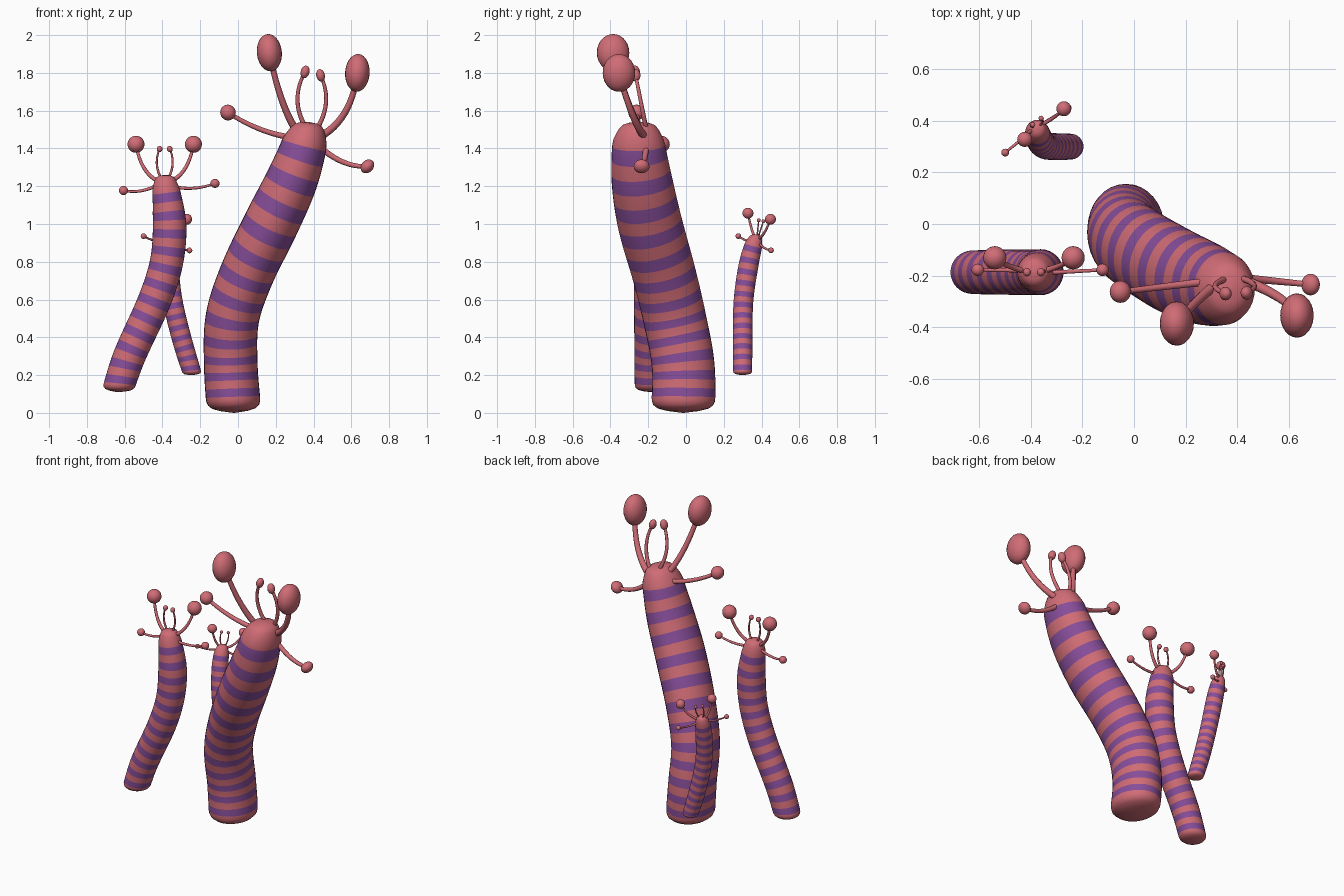
import bpy, bmesh, math
from mathutils import Vector, Matrix

if "Cube" in bpy.data.objects:
    bpy.data.objects.remove(bpy.data.objects["Cube"])

X, Y, Z = Vector((1, 0, 0)), Vector((0, 1, 0)), Vector((0, 0, 1))


def material(name, col):
    m = bpy.data.materials.new(name)
    m.diffuse_color = (*col, 1)
    m.use_nodes = True
    m.node_tree.nodes["Principled BSDF"].inputs["Base Color"].default_value = m.diffuse_color
    return m


RED = material("coral_red", (0.63, 0.15, 0.18))
PURPLE = material("purple", (0.24, 0.075, 0.32))


def finish(bm, name):
    bmesh.ops.recalc_face_normals(bm, faces=bm.faces)
    for f in bm.faces:
        f.smooth = True
    me = bpy.data.meshes.new(name)
    bm.to_mesh(me)
    bm.free()
    me.materials.append(RED)
    me.materials.append(PURPLE)
    ob = bpy.data.objects.new(name, me)
    bpy.context.collection.objects.link(ob)
    return ob


def sweep(bm, rings, sides, aspect=1.0):
    """rings: (centre, tangent, radius, material index of the faces above)"""
    prev, pm = None, 0
    for i, (c, t, r, mat) in enumerate(rings):
        u = Y.cross(t).normalized()
        v = t.cross(u).normalized()
        ring = []
        for s in range(sides):
            a = 2 * math.pi * s / sides
            ring.append(bm.verts.new(c + u * (r * math.cos(a)) + v * (r * aspect * math.sin(a))))
        if prev:
            for s in range(sides):
                n = (s + 1) % sides
                f = bm.faces.new((prev[s], prev[n], ring[n], ring[s]))
                f.material_index = pm
        if i in (0, len(rings) - 1):
            bm.faces.new(ring)
        prev, pm = ring, mat


def along(pts, z):
    """Smooth interpolation of (x, y, z, r) control points by height"""
    n = len(pts)

    def slope(i):
        a, b = pts[max(i - 1, 0)], pts[min(i + 1, n - 1)]
        return (b - a) / (b[2] - a[2])
    i = 0
    while i < n - 2 and z > pts[i + 1][2]:
        i += 1
    p, q = pts[i], pts[i + 1]
    h = q[2] - p[2]
    s = min(max((z - p[2]) / h, 0), 1)
    return (p * (2*s**3 - 3*s*s + 1) + slope(i) * h * (s**3 - 2*s*s + s)
            + q * (3*s*s - 2*s**3) + slope(i + 1) * h * (s**3 - s*s))


def body(name, pts, first, last, grow, aspect=1.0):
    pts = [Vector(p) for p in pts]
    zb, zt = pts[0][2], pts[-1][2]
    lin = (last - first - grow * 121) / 11
    band = lambda k: first + lin * k + grow * k * k
    lo, hi = band(-0.25), band(11.25)
    # rounded base, striped middle, domed head
    levels = [(zb + (lo - zb) * f, s, 0) for f, s in
              ((0, 0.02), (0.12, 0.5), (0.28, 0.8), (0.5, 0.94), (0.75, 0.99))]
    for j in range(47):
        levels.append((band(-0.25 + 0.25 * j), 1, 1 if j % 4 < 2 and j < 46 else 0))
    levels += [(hi + (zt - hi) * f, s, 0) for f, s in
               ((0.25, 0.97), (0.5, 0.89), (0.72, 0.79), (0.87, 0.66), (0.96, 0.42), (1, 0.02))]
    rings = []
    for z, s, m in levels:
        p = along(pts, z)
        e = 0.01
        t = (along(pts, min(z + e, zt)) - along(pts, max(z - e, zb))).xyz.normalized()
        w = min((z - zb) / (0.2 * (zt - zb)), 1)
        t = Z.lerp(t, 0.15 + 0.85 * w).normalized()
        w = min((zt - z) / (zt - hi), 1)
        t = Z.lerp(t, 0.4 + 0.6 * w).normalized()
        rings.append((p.xyz, t, p[3] * s, m))
    bm = bmesh.new()
    sweep(bm, rings, 32, aspect)
    finish(bm, name)


def feeler(name, base, end, bulge, r, ball):
    a, c = Vector(base), Vector(end)
    m = (a + c) / 2 + Vector((bulge[0], 0, bulge[1]))
    b = 2 * m - (a + c) / 2
    rings = []
    for i in range(13):
        t = i / 12
        p = a * (1-t)**2 + b * 2*t*(1-t) + c * t*t
        d = ((b - a) * (1-t) + (c - b) * t).normalized()
        rings.append((p, d, r * (1.15 - 0.35 * t), 0))
    bm = bmesh.new()
    sweep(bm, rings, 10)
    # bulb at the tip, leaning with the stalk
    d = c - b
    lean = 0.5 * math.atan2(d.x, d.z)
    mat = Matrix.Translation(c) @ Matrix.Rotation(lean, 4, 'Y') @ Matrix.Diagonal((*ball, 1))
    bmesh.ops.create_uvsphere(bm, u_segments=24, v_segments=14, radius=1, matrix=mat)
    finish(bm, name)


# Bodies
body("large_body", [(-0.02, -0.015, 0.0, 0.145), (-0.038, -0.015, 0.25, 0.142),
                    (-0.03, -0.06, 0.5, 0.142), (0.045, -0.115, 0.73, 0.144),
                    (0.175, -0.19, 1.0, 0.146), (0.28, -0.232, 1.22, 0.138),
                    (0.345, -0.25, 1.4, 0.122), (0.375, -0.25, 1.54, 0.108)],
     0.105, 1.38, 0.00254, 1.17)
body("medium_body", [(-0.64, -0.187, 0.11, 0.084), (-0.575, -0.187, 0.3, 0.086),
                     (-0.44, -0.187, 0.6, 0.088), (-0.378, -0.187, 0.8, 0.088),
                     (-0.362, -0.187, 1.0, 0.088), (-0.383, -0.187, 1.2, 0.072),
                     (-0.387, -0.187, 1.26, 0.07)],
     0.175, 1.14, 0.0009)
body("small_body", [(-0.24, 0.30, 0.2, 0.05), (-0.30, 0.30, 0.4, 0.052),
                    (-0.347, 0.305, 0.6, 0.052), (-0.37, 0.335, 0.8, 0.052),
                    (-0.378, 0.373, 0.945, 0.043)],
     0.237, 0.865, 0.0005)

# Large creature feelers
feeler("large_eye_left", (0.335, -0.22, 1.46), (0.166, -0.386, 1.907), (-0.01, -0.05), 0.018, (0.066, 0.086, 0.099))
feeler("large_eye_right", (0.43, -0.22, 1.46), (0.632, -0.355, 1.80), (0.035, -0.04), 0.018, (0.065, 0.086, 0.1))
feeler("large_arm_left", (0.31, -0.22, 1.455), (-0.053, -0.263, 1.59), (0, -0.025), 0.014, (0.041, 0.043, 0.042))
feeler("large_arm_right", (0.43, -0.21, 1.41), (0.685, -0.235, 1.305), (0, -0.03), 0.014, (0.032, 0.042, 0.04))
feeler("large_horn_left", (0.365, -0.21, 1.50), (0.355, -0.27, 1.805), (-0.045, 0), 0.011, (0.023, 0.026, 0.034))
feeler("large_horn_right", (0.415, -0.21, 1.50), (0.437, -0.267, 1.787), (0.04, 0), 0.011, (0.023, 0.026, 0.033))

# Medium creature feelers, mirrored pairs about its own axis
for side, tag in ((-1, "left"), (1, "right")):
    cx = -0.388
    feeler("medium_eye_" + tag, (cx + side*0.02, -0.187, 1.22), (cx + side*0.152, -0.131, 1.422),
           (side*0.02, -0.03), 0.01, (0.045, 0.045, 0.045))
    feeler("medium_horn_" + tag, (cx + side*0.012, -0.18, 1.23), (cx + side*0.027, -0.187, 1.397),
           (side*0.022, 0), 0.006, (0.015, 0.016, 0.017))
feeler("medium_arm_left", (-0.42, -0.18, 1.21), (-0.606, -0.178, 1.177), (0, -0.018), 0.008, (0.024,) * 3)
feeler("medium_arm_right", (-0.35, -0.19, 1.20), (-0.122, -0.178, 1.215), (0, -0.018), 0.008, (0.024,) * 3)

# Small creature feelers
feeler("small_eye_left", (-0.385, 0.37, 0.92), (-0.424, 0.328, 1.057), (-0.01, -0.02), 0.007, (0.029,) * 3)
feeler("small_eye_right", (-0.37, 0.38, 0.92), (-0.272, 0.447, 1.025), (0.01, -0.02), 0.007, (0.029,) * 3)
feeler("small_arm_left", (-0.39, 0.365, 0.91), (-0.50, 0.277, 0.936), (0, -0.01), 0.006, (0.015,) * 3)
feeler("small_arm_right", (-0.36, 0.385, 0.90), (-0.257, 0.45, 0.86), (0, -0.008), 0.006, (0.015,) * 3)
feeler("small_horn_left", (-0.384, 0.375, 0.925), (-0.393, 0.385, 1.02), (-0.012, 0), 0.004, (0.01,) * 3)
feeler("small_horn_right", (-0.372, 0.38, 0.925), (-0.36, 0.41, 1.015), (0.012, 0), 0.004, (0.01,) * 3)
